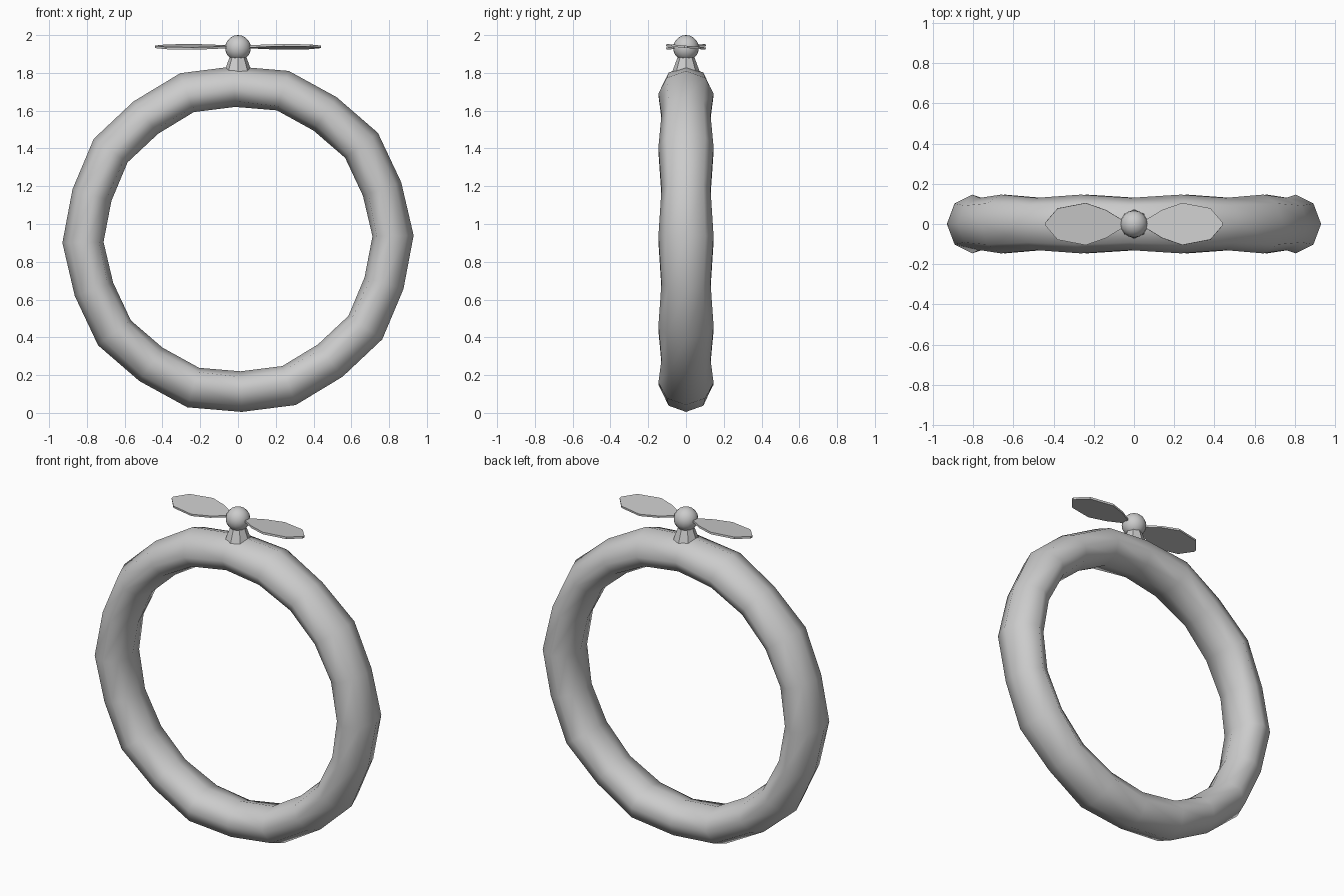
import bpy, bmesh
from math import sin, cos, pi, radians
from mathutils import Matrix

cube = bpy.data.objects.get("Cube")
if cube:
    bpy.data.objects.remove(cube, do_unlink=True)

grey = bpy.data.materials.new("plain_grey")
grey.use_nodes = True
grey.diffuse_color = (0.6, 0.6, 0.6, 1)
grey.node_tree.nodes["Principled BSDF"].inputs["Base Color"].default_value = (0.6, 0.6, 0.6, 1)

RING_Z = 0.92
HUB_Z = 1.932


def finish(bm, name, smooth=False):
    bmesh.ops.recalc_face_normals(bm, faces=bm.faces)
    for f in bm.faces:
        f.smooth = smooth
    mesh = bpy.data.meshes.new(name)
    bm.to_mesh(mesh)
    bm.free()
    mesh.materials.append(grey)
    obj = bpy.data.objects.new(name, mesh)
    bpy.context.collection.objects.link(obj)
    return obj


# Ring: eight-sided tube of alternating wide and narrow sections
def section(wide):
    half = ([(0.93, 0), (0.892, 0.102), (0.805, 0.146), (0.735, 0.1), (0.712, 0)] if wide
            else [(0.915, 0), (0.882, 0.092), (0.80, 0.13), (0.73, 0.092), (0.7, 0)])
    return half + [(r, -y) for r, y in half[-2:0:-1]]


bm = bmesh.new()
loops = []
for i in range(20):
    a = i * pi / 10 + radians(1.2)
    loops.append([bm.verts.new((r * cos(a), y, RING_Z + r * sin(a)))
                  for r, y in section(i % 2 == 0)])
for i in range(20):
    p, q = loops[i], loops[(i + 1) % 20]
    for j in range(8):
        k = (j + 1) % 8
        bm.faces.new((p[j], q[j], q[k], p[k]))
finish(bm, "ring", smooth=True)

# Tapered post rising from the top of the ring
bm = bmesh.new()
bmesh.ops.create_cone(bm, cap_ends=True, segments=8, radius1=0.086, radius2=0.042,
                      depth=0.12, matrix=Matrix.Translation((0, 0, 1.83)))
finish(bm, "post")

# Round hub
bm = bmesh.new()
bmesh.ops.create_uvsphere(bm, u_segments=16, v_segments=10, radius=0.068,
                          matrix=Matrix.Translation((0, 0, HUB_Z)))
finish(bm, "hub", smooth=True)


# Two pitched propeller blades, half a turn apart
def blade(name, turn):
    edge = [(0.05, 0.015), (0.14, 0.07), (0.24, 0.105), (0.38, 0.078), (0.44, 0.008)]
    outline = edge + [(x, -y) for x, y in reversed(edge)]
    bm = bmesh.new()
    face = bm.faces.new([bm.verts.new((x, y, -0.006)) for x, y in outline])
    out = bmesh.ops.extrude_face_region(bm, geom=[face])
    top = [v for v in out["geom"] if isinstance(v, bmesh.types.BMVert)]
    bmesh.ops.translate(bm, verts=top, vec=(0, 0, 0.012))
    bm.transform(Matrix.Translation((0, 0, HUB_Z + 0.006)) @ Matrix.Rotation(turn, 4, "Z")
                 @ Matrix.Rotation(radians(-5), 4, "X"))
    finish(bm, name)


blade("left_blade", 0)
blade("right_blade", pi)
